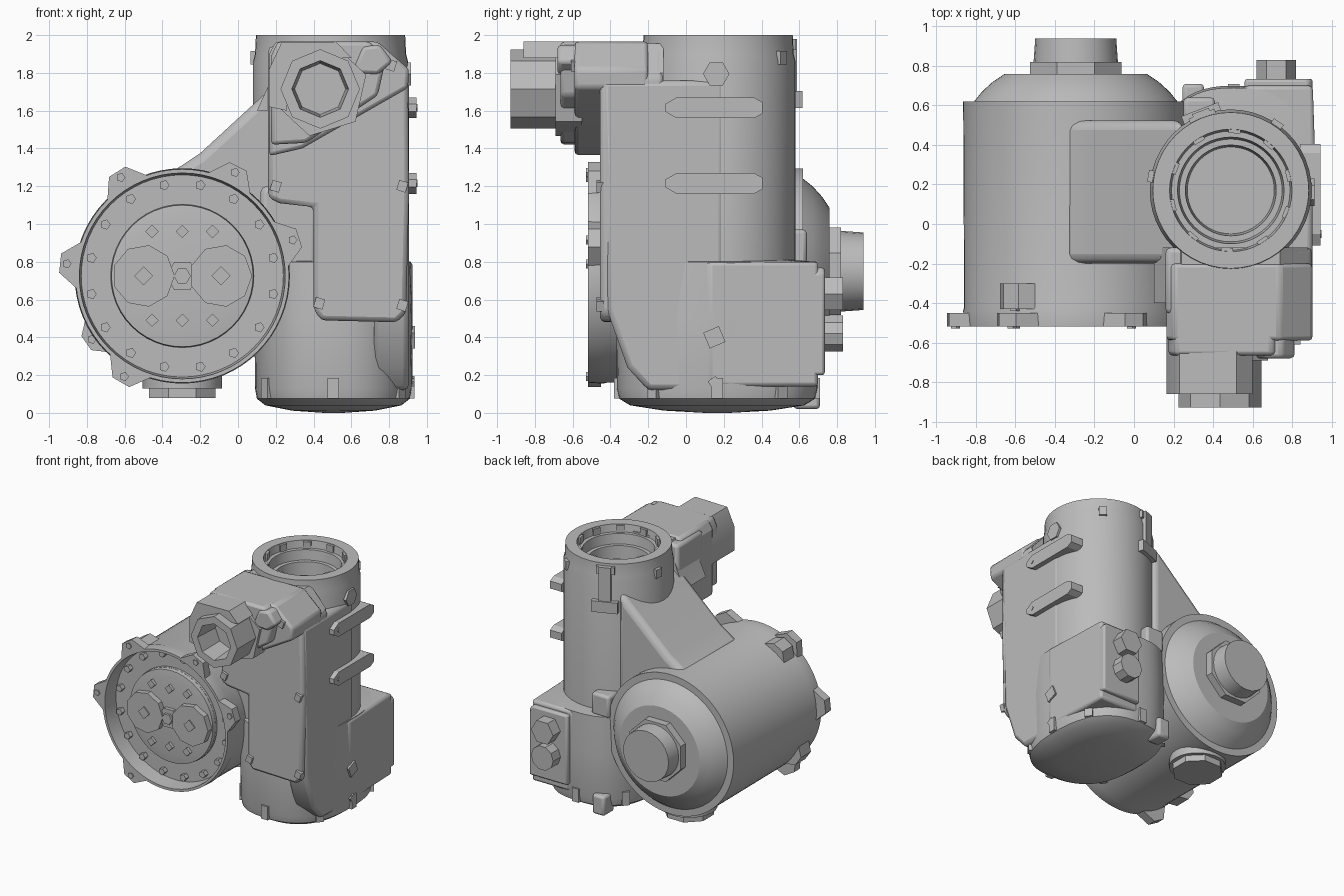
import bpy, bmesh
from math import sin, cos, pi, radians, copysign
from mathutils import Matrix, Vector

old = bpy.data.objects.get("Cube")
if old:
    bpy.data.objects.remove(old)

metal = bpy.data.materials.new("plain grey metal")
metal.use_nodes = True
metal.diffuse_color = (0.5, 0.5, 0.5, 1)
metal.node_tree.nodes["Principled BSDF"].inputs["Base Color"].default_value = (0.5, 0.5, 0.5, 1)
parts = []


def finish(name, bm, bevel=0.0, segments=2):
    bmesh.ops.recalc_face_normals(bm, faces=bm.faces)
    mesh = bpy.data.meshes.new(name)
    bm.to_mesh(mesh)
    bm.free()
    mesh.materials.append(metal)
    ob = bpy.data.objects.new(name, mesh)
    bpy.context.collection.objects.link(ob)
    if bevel:
        mod = ob.modifiers.new("rounded_edges", "BEVEL")
        mod.width, mod.segments, mod.limit_method = bevel, segments, "ANGLE"
    parts.append(ob)
    return ob


def place(axis, a, b, h):
    """Map profile coordinates plus height along an axis to a point."""
    return {"x": (h, a, b), "y": (a, h, b), "z": (a, b, h)}[axis]


def rounded(a, power):
    """Unit circle point; a power below one squares the circle off."""
    return [copysign(abs(v) ** power, v) for v in (cos(a), sin(a))]


def lathe(name, profile, centre, axis="y", sides=48, squash=1.0, turn=0.0, power=1.0):
    """Sweep (radius, height) points around an axis and cap both ends."""
    bm = bmesh.new()
    rings = []
    ring = [rounded(turn + 2 * pi * i / sides, power) for i in range(sides)]
    for r, h in profile:
        rings.append([bm.verts.new(place(axis, centre[0] + r * c, centre[1] + r * squash * s, h)) for c, s in ring])
    for a, b in zip(rings, rings[1:]):
        for i in range(sides):
            j = (i + 1) % sides
            bm.faces.new((a[i], a[j], b[j], b[i]))
    bm.faces.new(rings[0])
    bm.faces.new(rings[-1])
    return finish(name, bm)


def prism(name, outline, lo, hi, axis="y", bevel=0.0, segments=2):
    bm = bmesh.new()
    ends = [[bm.verts.new(place(axis, a, b, h)) for a, b in outline] for h in (lo, hi)]
    n = len(outline)
    for i in range(n):
        j = (i + 1) % n
        bm.faces.new((ends[0][i], ends[0][j], ends[1][j], ends[1][i]))
    for end in ends:
        bm.faces.new(end)
    return finish(name, bm, bevel, segments)


def block(name, centre, size, axis="z", angle=0.0, bevel=0.0):
    bm = bmesh.new()
    m = Matrix.Translation(centre) @ Matrix.Rotation(angle, 4, axis.upper()) @ Matrix.Diagonal((*size, 1))
    bmesh.ops.create_cube(bm, size=1, matrix=m)
    return finish(name, bm, bevel)


def stud(name, centre, r, lo, hi, sides=6, axis="y", turn=0.0):
    return lathe(name, [(r, lo), (r, hi)], centre, axis, sides, 1.0, turn)


DRUM = (-0.295, 0.725)
COL = (0.49, 0.17)

# Horizontal drum with recessed front and domed rear cap
lathe("drum", [(0.38, -0.41), (0.38, -0.39), (0.535, -0.39), (0.545, -0.52), (0.565, -0.52),
               (0.57, -0.44), (0.565, -0.42), (0.57, 0.62), (0.515, 0.62), (0.475, 0.67), (0.42, 0.72),
               (0.36, 0.76), (0.2, 0.76)], DRUM, sides=64)
lathe("face_disc", [(0.38, -0.40), (0.375, -0.44), (0.30, -0.45)], DRUM)
stud("rear_hub_nut", (DRUM[0], 0.75), 0.25, 0.74, 0.82, 8, turn=pi / 8)
lathe("rear_hub", [(0.215, 0.8), (0.205, 0.94)], (DRUM[0], 0.75), sides=24)

# Bolt circle and front bosses
for i in range(16):
    a = 2 * pi * (i + 0.5) / 16
    stud("flange_bolt", (DRUM[0] + 0.49 * cos(a), DRUM[1] + 0.49 * sin(a)), 0.028, -0.43, -0.38, 5)
for side in (-1, 1):
    stud("large_boss", (DRUM[0] + side * 0.205, DRUM[1]), 0.165, -0.495, -0.43, 9)
    stud("boss_mark", (DRUM[0] + side * 0.205, DRUM[1]), 0.05, -0.505, -0.48, 4)
    for dx in (-0.16, 0, 0.16):
        stud("face_peg", (DRUM[0] + dx, DRUM[1] + side * 0.235), 0.035, -0.475, -0.43, 4)
stud("centre_nut", DRUM, 0.085, -0.48, -0.43, 6)
stud("centre_pin", DRUM, 0.045, -0.50, -0.43, 6)


# Tapered lugs around the drum
def lug(name, degrees, lo, hi, reach, width):
    a = radians(degrees)
    out, across = Vector((cos(a), sin(a))), Vector((-sin(a), cos(a)))
    c = Vector(DRUM)
    pts = [c + out * r + across * w for r, w in ((0.545, -width * 1.5), (reach, -width * 0.6),
                                                 (reach, width * 0.6), (0.545, width * 1.5))]
    prism(name, [tuple(p) for p in pts], lo, hi)
    p = c + out * (reach - 0.035)
    stud("lug_bolt", tuple(p), 0.025, lo - 0.01, lo, 5)


for degrees in (18, 63, 122, 174, 240):
    lug("flange_lug", degrees, -0.52, -0.45, 0.65, 0.085)
for degrees in (122, 215):
    lug("drum_lug", degrees, -0.43, -0.3, 0.62, 0.075)

# Drain plug under the drum
stud("drain_plug", (DRUM[0], 0.38), 0.19, 0.08, 0.3, 8, "z", pi / 8)
stud("drain_collar", (DRUM[0], 0.38), 0.21, 0.13, 0.3, 24, "z")

# Vertical column with stepped open mouth
lathe("column", [(0.41, 0.3), (0.41, 1.86), (0.40, 1.90), (0.395, 2.0), (0.31, 2.0), (0.30, 1.94),
                 (0.27, 1.94), (0.26, 1.86), (0.23, 1.86), (0.22, 1.72)], COL, "z", 48)
for i in range(10):
    a = 2 * pi * (i + 0.4) / 10
    block("mouth_notch", (COL[0] + 0.335 * cos(a), COL[1] + 0.335 * sin(a), 1.96), (0.09, 0.06, 0.07), angle=a)

# Squared-off domed foot with clips on its rim
FOOT = (0.505, 0.165)
lathe("foot", [(0.05, 0.0), (0.22, 0.012), (0.36, 0.04), (0.405, 0.075), (0.415, 0.13), (0.418, 0.5),
               (0.41, 0.8), (0.3, 0.81)], FOOT, "z", 64, 1.28, power=0.8)
for degrees in (-145, -90, -35, 0, 35, 90, 140):
    c, s = rounded(radians(degrees), 0.8)
    block("foot_clip", (FOOT[0] + 0.405 * c, FOOT[1] + 0.52 * s, 0.13), (0.05, 0.06, 0.11), angle=radians(degrees))

# Front housing and side wall
prism("front_housing", [(0.16, 1.94), (0.16, 1.14), (0.22, 1.11), (0.40, 1.09), (0.40, 0.55), (0.44, 0.49),
                        (0.84, 0.48), (0.89, 0.53), (0.905, 1.15), (0.90, 1.78), (0.74, 1.955)],
      -0.455, -0.12, bevel=0.025)
prism("lower_infill", [(0.12, 0.6), (0.12, 1.2), (0.42, 1.2), (0.42, 0.6)], -0.28, 0.2, bevel=0.03)
prism("side_wall", [(-0.2, 0.12), (-0.31, 0.24), (-0.42, 0.55), (-0.445, 1.76), (0.2, 1.76), (0.2, 0.12)],
      0.72, 0.905, "x", 0.03)

# Sloping nose with hollow inlet and overhanging hood
prism("nose", [(0.165, 1.36), (0.34, 1.40), (0.90, 1.72), (0.905, 1.82), (0.74, 1.965), (0.20, 1.965),
               (0.165, 1.90)], -0.59, -0.2, bevel=0.02)
prism("nose_face", [(0.175, 1.42), (0.36, 1.43), (0.74, 1.68), (0.78, 1.86), (0.70, 1.965), (0.21, 1.965),
                    (0.175, 1.89)], -0.665, -0.5, bevel=0.02)
INLET = (0.435, 1.715)
stud("inlet_collar", INLET, 0.255, -0.69, -0.55, 6, turn=0.3)
lathe("inlet", [(0.21, -0.55), (0.21, -0.93), (0.15, -0.93), (0.135, -0.72)], INLET, sides=8)
prism("inlet_hood", [(0.165, 1.62), (0.165, 1.82), (0.23, 1.96), (0.52, 1.965), (0.60, 1.88), (0.50, 1.88),
                     (0.33, 1.88), (0.26, 1.76), (0.26, 1.60)], -0.86, -0.55)
prism("nose_wedge", [(0.60, 1.80), (0.66, 1.94), (0.75, 1.95), (0.82, 1.86), (0.74, 1.79)], -0.68, -0.5, bevel=0.02)
for x, z in ((0.43, 0.58), (0.87, 0.57), (0.87, 1.20), (0.20, 1.20), (0.81, 1.84)):
    block("housing_rivet", (x, -0.455 if z < 1.5 else -0.59, z), (0.05, 0.04, 0.055), "y", 0.3)

# Sloping web joining drum and column
prism("sloping_web", [(-0.36, 0.7), (-0.36, 1.27), (-0.29, 1.315), (-0.20, 1.375), (0.17, 1.715),
                      (0.25, 1.78), (0.25, 0.7)], -0.2, 0.525, bevel=0.07, segments=3)
prism("top_shoulder", [(0.10, 1.6), (0.16, 1.73), (0.24, 1.955), (0.74, 1.955), (0.88, 1.8), (0.88, 1.6)],
      -0.4, -0.12)

# Pointed side fins
for z in (1.615, 1.215):
    prism("side_fin", [(-0.11, z - 0.02), (-0.11, z + 0.02), (-0.05, z + 0.055), (0.36, z + 0.055), (0.405, z + 0.03),
                       (0.405, z - 0.03), (0.36, z - 0.055), (-0.05, z - 0.055)], 0.84, 0.945, "x")
    stud("fin_rivet", (-0.05, z), 0.02, 0.94, 0.95, 4, "x")
stud("side_plug", (0.16, 1.795), 0.07, 0.85, 0.915, 6, "x")
block("side_peg", (0.92, 0.15, 0.4), (0.035, 0.09, 0.09), "x", 0.4)
block("side_peg", (0.92, 0.15, 0.16), (0.03, 0.05, 0.05), "x", 0.6)

# Rear mounting block with plate and two bolts
prism("rear_block", [(0.89, 0.08), (0.925, 0.12), (0.905, 0.70), (0.56, 0.70), (0.50, 0.65),
                     (0.26, 0.62), (0.2, 0.3)], 0.14, 0.80, "z", 0.02)
prism("bolt_plate", [(0.56, 0.2), (0.56, 0.77), (0.88, 0.77), (0.905, 0.74), (0.905, 0.2)], 0.66, 0.735, bevel=0.015)
for z, sides in ((0.42, 10), (0.63, 6)):
    stud("plate_bolt", (0.72, z), 0.1, 0.72, 0.83, sides)
block("lower_rear_tab", (0.3, 0.64, 0.10), (0.11, 0.14, 0.16), bevel=0.02)
block("rear_step", (0.33, 0.57, 0.88), (0.16, 0.14, 0.18), bevel=0.02)

# Strap and clasp on the back of the column
for name, r, z, size in (("strap", 0.405, 1.80, (0.05, 0.09, 0.36)), ("strap_clasp", 0.415, 1.66, (0.05, 0.2, 0.09)),
                         ("strap_cap", 0.39, 1.95, (0.05, 0.14, 0.06))):
    a = radians(111)
    block(name, (COL[0] + r * cos(a), COL[1] + r * sin(a), z), size, angle=a)
for degrees in (55, 170):
    a = radians(degrees)
    block("column_peg", (COL[0] + 0.395 * cos(a), COL[1] + 0.395 * sin(a), 1.88), (0.06, 0.06, 0.07), angle=a)

# Smooth curved faces while keeping edges crisp
bpy.ops.object.select_all(action="DESELECT")
for ob in parts:
    ob.select_set(True)
bpy.context.view_layer.objects.active = parts[0]
bpy.ops.object.shade_smooth_by_angle(angle=radians(28))
